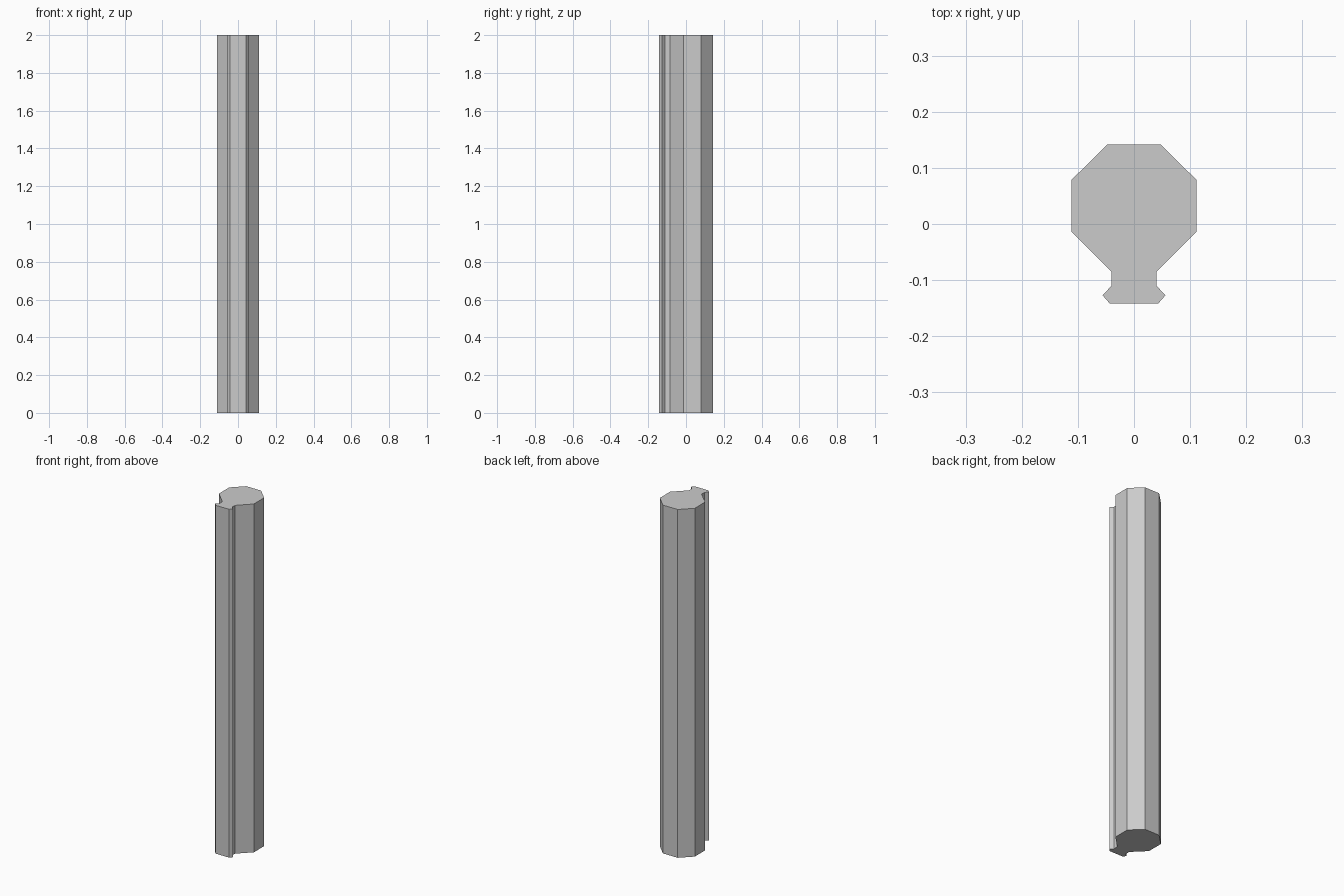
import bpy
import bmesh

if "Cube" in bpy.data.objects:
    bpy.data.objects.remove(bpy.data.objects["Cube"])

HEIGHT = 2.0

# Right half of the cross-section, back to front: octagonal body, neck, flared rail
half = [
    (0.047, 0.142), (0.111, 0.079), (0.111, -0.014),
    (0.040, -0.085), (0.040, -0.110), (0.056, -0.127), (0.043, -0.142),
]
# Mirror the half to close the outline
outline = half + [(-x, y) for x, y in reversed(half)]

# Extrude the outline into the post
bm = bmesh.new()
base = bm.faces.new([bm.verts.new((x, y, 0)) for x, y in outline])
result = bmesh.ops.extrude_face_region(bm, geom=[base], use_keep_orig=True)
top = [v for v in result["geom"] if isinstance(v, bmesh.types.BMVert)]
bmesh.ops.translate(bm, verts=top, vec=(0, 0, HEIGHT))
bmesh.ops.recalc_face_normals(bm, faces=bm.faces)

mesh = bpy.data.meshes.new("railed_post")
bm.to_mesh(mesh)
bm.free()
post = bpy.data.objects.new("railed_post", mesh)
bpy.context.collection.objects.link(post)
